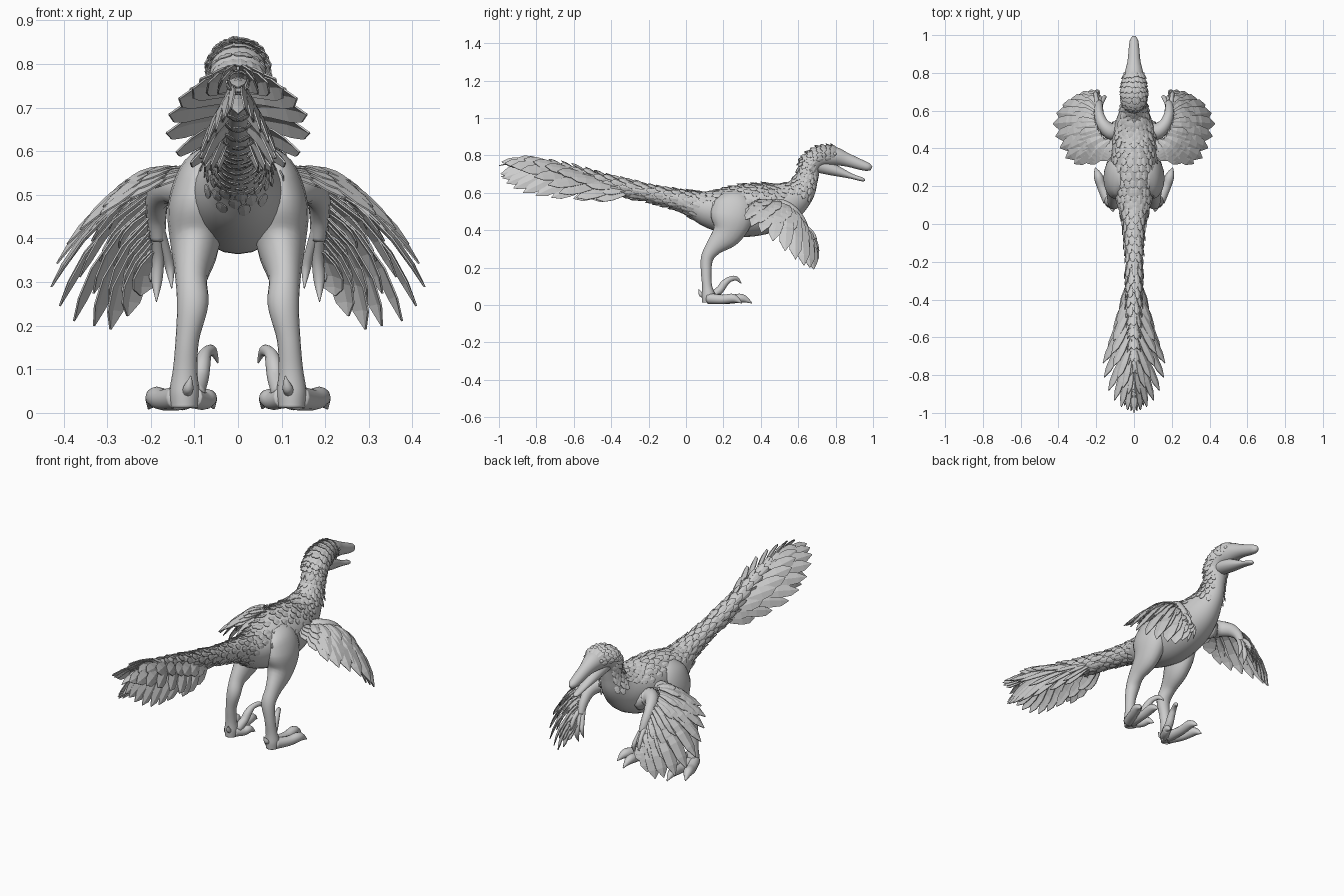
import bpy, bmesh, math, random
from mathutils import Vector

random.seed(4)
cube = bpy.data.objects.get("Cube")
if cube:
    bpy.data.objects.remove(cube)

grey = bpy.data.materials.new("plain_grey")
grey.use_nodes = True
grey.diffuse_color = (0.6, 0.6, 0.6, 1)
grey.node_tree.nodes["Principled BSDF"].inputs["Base Color"].default_value = (0.6, 0.6, 0.6, 1)


def spline(pts, t):
    """Smooth point on a list of tuples, t counted in stations."""
    i = max(0, min(int(t), len(pts) - 2))
    f = t - i
    a, b, c, d = (pts[max(0, min(k, len(pts) - 1))] for k in range(i - 1, i + 3))
    return [0.5 * (2 * q + (r - p) * f + (2 * p - 5 * q + 4 * r - s) * f * f
                   + (3 * q - p - 3 * r + s) * f ** 3) for p, q, r, s in zip(a, b, c, d)]


def surface(path, t, a):
    """Point and outward normal on a tube at station t and angle a."""
    v = spline(path, t)
    lo, hi = max(0, t - 0.05), min(len(path) - 1, t + 0.05)
    tan = (Vector(spline(path, hi)[:3]) - Vector(spline(path, lo)[:3])).normalized()
    side = Vector((1, 0, 0))
    side = (side - tan * side.dot(tan)).normalized()
    up = side.cross(tan)
    p = Vector(v[:3]) + side * v[3] * math.cos(a) + up * v[4] * math.sin(a)
    return p, (side * math.cos(a) / v[3] + up * math.sin(a) / v[4]).normalized()


def tube(bm, path, sides=16, steps=5):
    rings = []
    for k in range((len(path) - 1) * steps + 1):
        rings.append([bm.verts.new(surface(path, k / steps, math.tau * j / sides)[0])
                      for j in range(sides)])
    for r, s in zip(rings, rings[1:]):
        for j in range(sides):
            m = (j + 1) % sides
            bm.faces.new((r[j], r[m], s[m], s[j]))
    bm.faces.new(rings[0][::-1])
    bm.faces.new(rings[-1])


def feather(bm, root, tip, normal, width, bulge=0.06):
    """Pointed blade with a raised spine."""
    root, tip = Vector(root), Vector(tip)
    d = tip - root
    n = Vector(normal)
    n = (n - d * n.dot(d) / d.length_squared).normalized()
    w = d.cross(n).normalized()
    rows = []
    for t, k in ((0, 0.35), (0.3, 0.75), (0.6, 1), (0.83, 0.8), (1, 0.04)):
        c = root + d * t + n * bulge * d.length * 4 * t * (1 - t)
        e = w * width * k / 2
        drop = n * width * k * 0.12
        rows.append([bm.verts.new(p) for p in (c - e - drop, c, c + e - drop)])
    for r, s in zip(rows, rows[1:]):
        for j in (0, 1):
            bm.faces.new((r[j], r[j + 1], s[j + 1], s[j]))


def finish(name, bm, smooth=True, mirror=False, thick=0):
    bmesh.ops.recalc_face_normals(bm, faces=bm.faces)
    me = bpy.data.meshes.new(name)
    bm.to_mesh(me)
    bm.free()
    me.materials.append(grey)
    for p in me.polygons:
        p.use_smooth = smooth
    ob = bpy.data.objects.new(name, me)
    bpy.context.collection.objects.link(ob)
    if mirror:
        ob.modifiers.new("mirror", 'MIRROR').use_mirror_merge = False
    if thick:
        sol = ob.modifiers.new("thickness", 'SOLIDIFY')
        sol.thickness = thick
        sol.offset = 0


def tubes(name, paths, sides=12, mirror=True):
    bm = bmesh.new()
    for p in paths:
        tube(bm, p, sides)
    finish(name, bm, mirror=mirror)


def digit(pts, r):
    """Toe or finger tapering into a claw."""
    return [(*p, r * k, r * k) for p, k in zip(pts, (1, 0.85, 0.8, 0.08))]


# Tail, trunk, neck, skull and upper jaw in one run (y, z, half width, half depth)
spine = [(0, *p) for p in (
    (-.92, .76, .008, .008), (-.7, .74, .02, .022), (-.4, .645, .034, .038),
    (-.2, .597, .042, .044), (0, .552, .06, .06), (.13, .51, .098, .1),
    (.28, .503, .122, .138), (.42, .515, .122, .135), (.53, .545, .10, .11),
    (.61, .605, .068, .08), (.647, .68, .054, .06), (.665, .748, .062, .058),
    (.715, .79, .064, .055), (.79, .795, .052, .051), (.86, .776, .035, .036),
    (.94, .748, .027, .027), (.975, .737, .021, .021), (.992, .73, .008, .01))]
tubes("body", [spine], 24, False)

# Lower jaw hanging open
tubes("lower_jaw", [[(0, .7, .75, .045, .042), (0, .79, .722, .037, .032),
                     (0, .88, .69, .023, .015), (0, .94, .672, .017, .011),
                     (0, .957, .667, .006, .005)]], 14, False)

# Legs
tubes("legs", [[(.06, .24, .6, .02, .05), (.085, .245, .55, .05, .1), (.096, .245, .47, .065, .115),
                (.099, .22, .385, .056, .084), (.107, .15, .31, .037, .047),
                (.104, .113, .25, .036, .034), (.116, .108, .17, .027, .028),
                (.121, .113, .1, .028, .027), (.123, .12, .05, .034, .036),
                (.123, .12, .012, .031, .034)]], 18)

# Toes, raised sickle claw and heel spur
tubes("toes", [
    digit([(.135, .12, .035), (.17, .195, .03), (.19, .255, .035), (.205, .298, .01)], .029),
    digit([(.125, .13, .035), (.127, .23, .03), (.129, .3, .036), (.132, .352, .01)], .028),
    digit([(.105, .12, .035), (.08, .16, .028), (.067, .19, .033), (.055, .225, .01)], .025),
    digit([(.12, .11, .04), (.116, .09, .05), (.113, .078, .06), (.108, .068, .085)], .014),
    [(.1, .135, .045, .024, .024), (.088, .18, .08, .021, .021), (.082, .203, .112, .019, .02),
     (.074, .232, .136, .014, .015), (.058, .268, .142, .01, .012), (.046, .296, .115, .002, .002)]])

# Arms and clawed fingers
tubes("arms", [[(.06, .51, .49, .05, .06), (.115, .49, .515, .046, .052), (.16, .52, .52, .036, .042),
                (.183, .57, .495, .028, .034), (.187, .615, .45, .023, .025),
                (.184, .64, .4, .018, .02)]])
tubes("fingers", [
    digit([(.188, .62, .43), (.183, .66, .36), (.186, .672, .305), (.187, .655, .255)], .016),
    digit([(.183, .62, .43), (.165, .655, .37), (.156, .672, .33), (.152, .66, .285)], .013),
    digit([(.193, .62, .43), (.2, .67, .39), (.203, .69, .35), (.2, .695, .3)], .013)])

# Wing feathers: long flight row under rows of coverts
roots = [(.11, .44, .545), (.15, .45, .555), (.19, .51, .54), (.205, .575, .5), (.2, .62, .43), (.19, .65, .37)]
tips = [(.18, .33, .52), (.29, .31, .47), (.37, .345, .415), (.412, .43, .36), (.427, .53, .29),
        (.395, .61, .225), (.335, .665, .19), (.275, .69, .195), (.225, .70, .265)]
for name, count, reach, lift, width in (("flight_feathers", 13, 1, 0, .08),
                                        ("long_coverts", 11, .78, .012, .072),
                                        ("middle_coverts", 10, .56, .02, .062),
                                        ("short_coverts", 9, .36, .026, .052)):
    bm = bmesh.new()
    for i in range(count):
        f = i / (count - 1)
        n = Vector((.55, .9 * f - .4, .75 - .3 * f)).normalized()
        r = Vector(spline(roots, f * 5)) + n * lift * .5
        full = Vector(spline(tips, f * 8))
        tip = r.lerp(full, reach * random.uniform(.95, 1.01)) + n * lift
        feather(bm, r, tip, n, width, .1)
    finish(name, bm, smooth=False, mirror=True, thick=.004)

# Tail fan: flared outer, drooping inner and short upper rows, blades facing outward
fan = (([(.035, -.985, .765), (.09, -.95, .75), (.14, -.87, .715), (.165, -.75, .65),
         (.13, -.65, .585), (.075, -.48, .565)], 9, (1, 0, .6), .25),
       ([(.015, -.99, .7), (.05, -.96, .65), (.085, -.87, .6), (.08, -.72, .575),
         (.045, -.5, .565)], 9, (1, 0, .3), .25),
       ([(.03, -.9, .785), (.08, -.83, .77), (.115, -.72, .73), (.105, -.6, .675),
         (.065, -.46, .61)], 8, (1, 0, .8), .19))
bm = bmesh.new()
for row, count, n, length in fan:
    for i in range(count):
        tip = Vector(spline(row, i * (len(row) - 1) / (count - 1)))
        y = tip.y + length
        t = (y + .92) / .22 if y < -.7 else 1 + (y + .7) / .3
        feather(bm, Vector(spline(spine, t)[:3]) + Vector((.012, 0, 0)), tip, n, .066, .05)
finish("tail_fan", bm, smooth=False, mirror=True, thick=.004)
bm = bmesh.new()
feather(bm, (0, -.72, .76), (0, -1, .745), (0, 0, 1), .04)
feather(bm, (0, -.7, .73), (0, -.99, .685), (0, 0, 1), .04)
finish("tail_tip_feathers", bm, smooth=False, thick=.004)

# Small contour feathers: start, end, step, count, low and high angle, length, width, lift
down = (("tail_feathers", .5, 3, .2, 8, 0, math.tau, .075, .032, .2),
        ("rump_feathers", 3, 4.8, .2, 9, 0, math.tau, .055, .03, .16),
        ("back_feathers", 4.8, 9.2, .3, 7, .4, 2.74, .05, .032, .16),
        ("neck_feathers", 9.2, 11.4, .3, 11, -.8, 3.94, .04, .026, .25),
        ("crest_feathers", 11.2, 13.2, .28, 10, -.15, 3.29, .04, .028, .26))
for name, t0, t1, step, count, lo, hi, length, width, lift in down:
    bm = bmesh.new()
    for row in range(int((t1 - t0) / step) + 1):
        for j in range(count):
            a = lo + (hi - lo) * (j + .5 * (row % 2)) / count + random.uniform(-.08, .08)
            t = t0 + row * step
            p, n = surface(spine, t, a)
            back = (surface(spine, t - .15, a)[0] - p).normalized()
            n = (n - back * n.dot(back)).normalized()
            k = length * random.uniform(.85, 1.1)
            feather(bm, p - n * .004, p + back * k + n * k * lift, n, width)
    finish(name, bm, smooth=False, thick=.003)

# Eyes
bm = bmesh.new()
bmesh.ops.create_uvsphere(bm, u_segments=12, v_segments=8, radius=.01)
bmesh.ops.translate(bm, verts=bm.verts, vec=(.047, .795, .808))
finish("eyes", bm, mirror=True)
